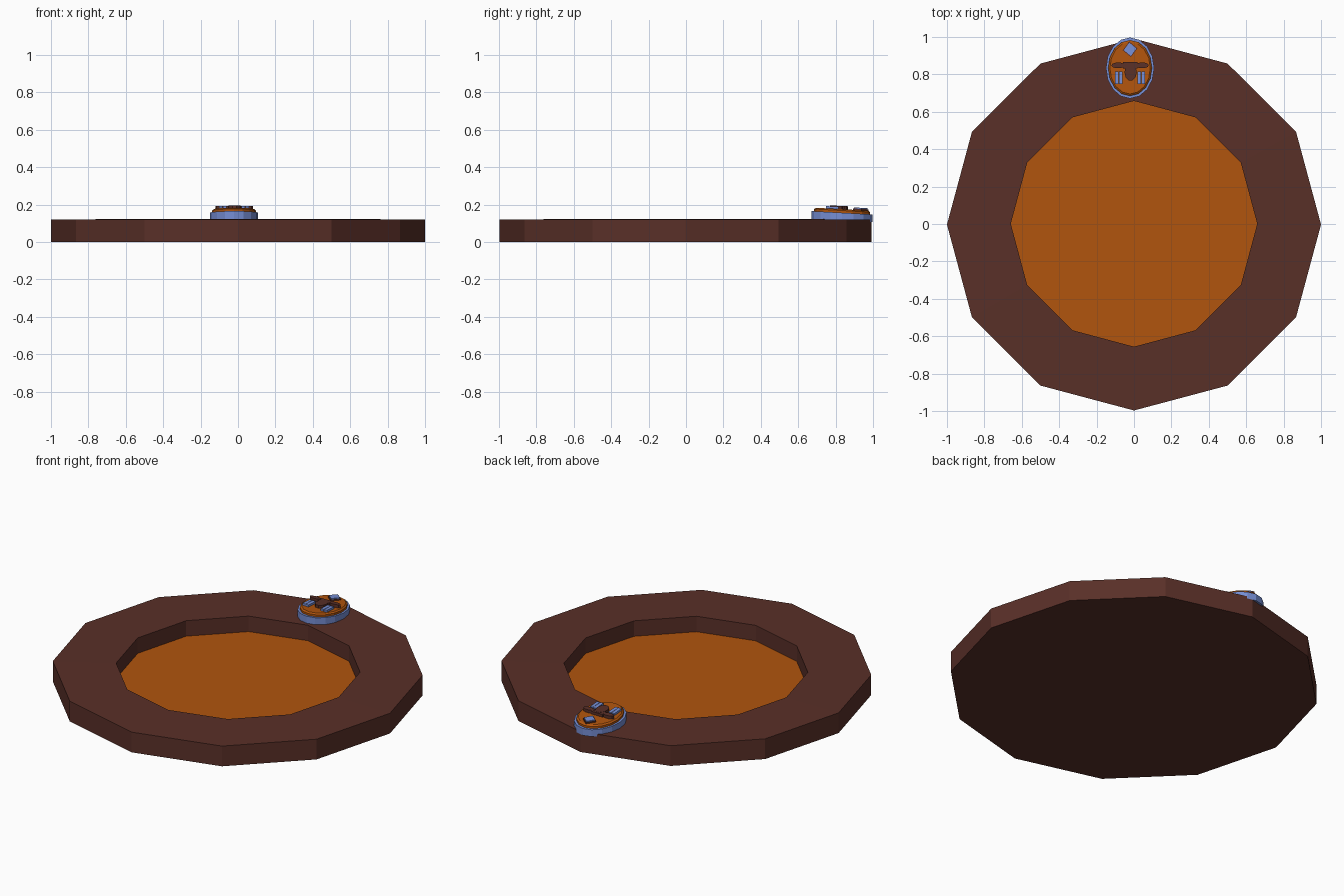
import bpy, bmesh, math

if "Cube" in bpy.data.objects:
    bpy.data.objects.remove(bpy.data.objects["Cube"])

def material(name, rgb):
    m = bpy.data.materials.new(name)
    m.diffuse_color = (*rgb, 1)
    m.use_nodes = True
    m.node_tree.nodes["Principled BSDF"].inputs["Base Color"].default_value = m.diffuse_color
    return m

BROWN = material("dark_brown", (0.10, 0.029, 0.021))
ORANGE = material("burnt_orange", (0.44, 0.09, 0.004))
BLUE = material("soft_blue", (0.18, 0.27, 0.66))

CX, CY = -0.021, 0.834     # badge centre
TILT = 0.055               # badge slopes down towards the rim

def ellipse(rx, ry, n, cx=0, cy=0, turn=0):
    return [(cx + rx * math.cos(turn + 2 * math.pi * i / n),
             cy + ry * math.sin(turn + 2 * math.pi * i / n)) for i in range(n)]

def rect(cx, cy, w, h):
    return [(cx + sx * w / 2, cy + sy * h / 2)
            for sx, sy in ((-1, -1), (1, -1), (1, 1), (-1, 1))]

def loft(name, loops, mats, tilt=0.0):
    """Closed solid through a list of (outline, z) loops; the last cap gets the last material."""
    bm = bmesh.new()
    rings = [[bm.verts.new((x, y, z - tilt * (y - CY))) for x, y in pts] for pts, z in loops]
    n = len(rings[0])
    for a, b in zip(rings, rings[1:]):
        for i in range(n):
            j = (i + 1) % n
            bm.faces.new((a[i], a[j], b[j], b[i]))
    bm.faces.new(rings[0][::-1])
    bm.faces.new(rings[-1]).material_index = len(mats) - 1
    bmesh.ops.recalc_face_normals(bm, faces=bm.faces)
    mesh = bpy.data.meshes.new(name)
    bm.to_mesh(mesh)
    bm.free()
    for m in mats:
        mesh.materials.append(m)
    ob = bpy.data.objects.new(name, mesh)
    bpy.context.collection.objects.link(ob)
    return ob

def badge_part(name, pts, z0, z1, mat):
    pts = [(x + CX, y + CY) for x, y in pts]
    return loft(name, [(pts, z0), (pts, z1)], [mat], TILT)

# twelve-sided dish with recessed orange floor
outer = ellipse(1.0, 0.994, 12, 0, -0.003)
inner = ellipse(0.659, 0.657, 12, 0, 0.001)
loft("dish", [(outer, 0), (outer, 0.12), (inner, 0.122), (inner, 0.03)], [BROWN, ORANGE])

# oval badge: blue base and raised orange face
badge_part("badge_base", ellipse(0.129, 0.163, 16), 0.115, 0.156, BLUE)
loft("badge_face", [(ellipse(0.117, 0.149, 16, CX, CY), 0.15),
                    (ellipse(0.117, 0.149, 16, CX, CY), 0.168),
                    (ellipse(0.108, 0.139, 16, CX, CY), 0.175)], [ORANGE], TILT)

# badge emblem: dark centre shape with side lobes
badge_part("emblem_centre", ellipse(0.033, 0.046, 10, 0.003, -0.022), 0.17, 0.192, BROWN)
badge_part("emblem_bar", rect(0.001, 0.014, 0.078, 0.034), 0.17, 0.191, BROWN)
for side, label in ((-1, "left"), (1, "right")):
    badge_part("emblem_lobe_" + label,
               ellipse(0.036, 0.016, 10, side * 0.064, 0.014), 0.17, 0.193, BROWN)
    # paired blue bars under each lobe
    for k in (-1, 1):
        badge_part("emblem_stripe_" + label,
                   rect(side * 0.060 + k * 0.0105, -0.052, 0.019, 0.068), 0.17, 0.187, BLUE)

# blue diamond plate on a dark backing
badge_part("diamond_backing", ellipse(0.040, 0.042, 4, 0, 0.1, 0.12), 0.17, 0.182, BROWN)
badge_part("diamond", ellipse(0.034, 0.036, 4, 0, 0.1, 0.12), 0.17, 0.188, BLUE)
